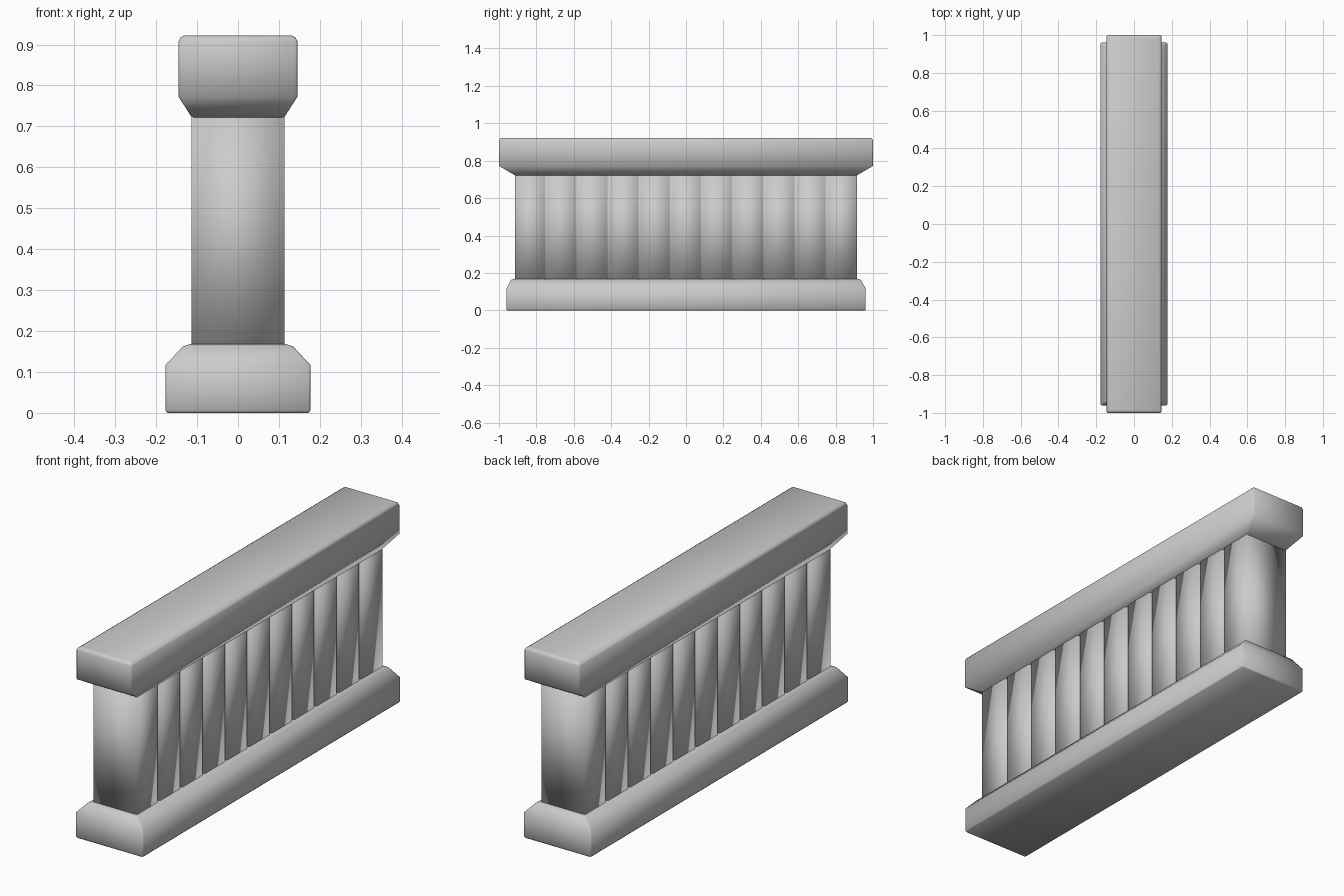
import bpy, bmesh

if "Cube" in bpy.data.objects:
    bpy.data.objects.remove(bpy.data.objects["Cube"])


def loft(name, loops):
    """Skin a stack of matching closed loops and cap both ends."""
    bm = bmesh.new()
    rings = [[bm.verts.new(p) for p in loop] for loop in loops]
    n = len(rings[0])
    for a, b in zip(rings, rings[1:]):
        for i in range(n):
            j = (i + 1) % n
            bm.faces.new((a[i], a[j], b[j], b[i]))
    bm.faces.new(rings[0][::-1])
    bm.faces.new(rings[-1])
    bmesh.ops.recalc_face_normals(bm, faces=bm.faces)
    for f in bm.faces:
        f.smooth = True
    mesh = bpy.data.meshes.new(name)
    bm.to_mesh(mesh)
    bm.free()
    obj = bpy.data.objects.new(name, mesh)
    bpy.context.collection.objects.link(obj)
    return obj


def rect(hx, hy, z):
    """Rectangle loop with tiny clipped corners."""
    c = 0.005
    pts = [(hx, -hy + c), (hx, hy - c), (hx - c, hy), (-hx + c, hy),
           (-hx, hy - c), (-hx, -hy + c), (-hx + c, -hy), (hx - c, -hy)]
    return [(x, y, z) for x, y in pts]


# Base plinth with chamfered shoulder
loft("base_plinth", [rect(*r) for r in (
    (0.172, 0.957, 0.0), (0.177, 0.96, 0.006), (0.177, 0.96, 0.117),
    (0.135, 0.935, 0.162), (0.118, 0.922, 0.168))])

# Top rail flaring out from the wall
loft("top_rail", [rect(*r) for r in (
    (0.113, 0.915, 0.722), (0.145, 1.0, 0.772), (0.145, 1.0, 0.908),
    (0.141, 0.996, 0.917), (0.132, 0.988, 0.922))])

# Wall outline with ten narrow vertical grooves per side
HX, HY, PITCH = 0.113, 0.915, 1 / 6
side = [(HX, -HY)]
for k in range(10):
    y = (k - 4.5) * PITCH
    side += [(HX, y - 0.01), (HX - 0.018, y - 0.004),
             (HX - 0.018, y + 0.004), (HX, y + 0.01)]
side.append((HX, HY))
outline = side + [(-x, -y) for x, y in side]
loft("grooved_wall", [[(x, y, z) for x, y in outline] for z in (0.15, 0.735)])
